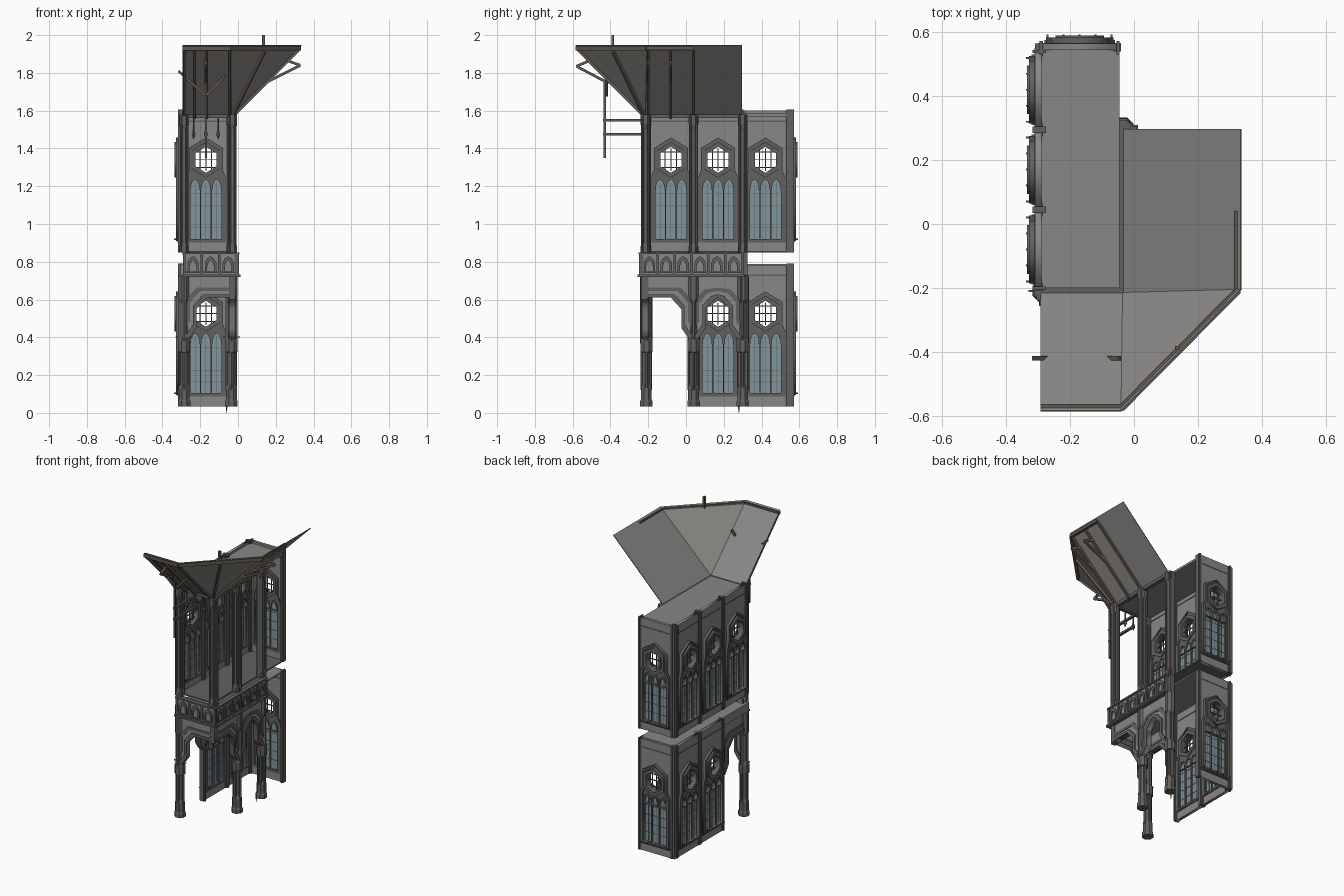
import bpy, math
from mathutils import Vector, Matrix

if "Cube" in bpy.data.objects:
    bpy.data.objects.remove(bpy.data.objects["Cube"])


def material(name, r, g, b):
    m = bpy.data.materials.new(name)
    m.diffuse_color = (r, g, b, 1)
    m.use_nodes = True
    m.node_tree.nodes["Principled BSDF"].inputs["Base Color"].default_value = m.diffuse_color
    return m


STONE = material("stone", .25, .245, .235)
TRIM = material("dark_trim", .12, .12, .116)
GLASS = material("glass", .22, .3, .34)
WOOD = material("wood", .12, .10, .08)


def add(name, mesh, mat, matrix=None):
    ob = bpy.data.objects.new(name, mesh)
    bpy.context.collection.objects.link(ob)
    if not mesh.materials:
        mesh.materials.append(mat)
    if matrix:
        ob.matrix_world = matrix
    return ob


def plate_mesh(loops, n0, n1):
    """Flat plate with holes in local XY, spanning n0..n1 along local Z."""
    c = bpy.data.curves.new("outline", 'CURVE')
    c.dimensions, c.fill_mode, c.extrude = '2D', 'BOTH', (n1 - n0) / 2
    for loop in loops:
        s = c.splines.new('POLY')
        s.points.add(len(loop) - 1)
        for p, q in zip(s.points, loop):
            p.co = (q[0], q[1], 0, 1)
        s.use_cyclic_u = True
    tmp = bpy.data.objects.new("outline", c)
    bpy.context.collection.objects.link(tmp)
    me = bpy.data.meshes.new_from_object(tmp.evaluated_get(bpy.context.evaluated_depsgraph_get()))
    bpy.data.objects.remove(tmp)
    me.transform(Matrix.Translation((0, 0, (n0 + n1) / 2)))
    return me


def facing(origin, n):
    """Local X runs along the wall, Y is up, Z is the outward normal."""
    n, up = Vector(n), Vector((0, 0, 1))
    u = up.cross(n)
    m = Matrix((u, up, n)).transposed().to_4x4()
    m.translation = origin
    return m


BOX = [(0, 1, 3, 2), (4, 6, 7, 5), (0, 4, 5, 1), (2, 3, 7, 6), (0, 2, 6, 4), (1, 5, 7, 3)]


def boxes_mesh(boxes):
    v, f = [], []
    for x0, x1, y0, y1, z0, z1 in boxes:
        f += [tuple(i + len(v) for i in q) for q in BOX]
        v += [(x, y, z) for x in (x0, x1) for y in (y0, y1) for z in (z0, z1)]
    me = bpy.data.meshes.new("boxes")
    me.from_pydata(v, [], f)
    return me


def boxes(name, lst, mat, matrix=None):
    return add(name, boxes_mesh(lst), mat, matrix)


def beam(name, a, b, w=.016, mat=WOOD):
    a, d = Vector(a), Vector(b) - Vector(a)
    me = boxes_mesh([(-w / 2, w / 2, -w / 2, w / 2, 0, d.length)])
    return add(name, me, mat, Matrix.Translation(a) @ d.to_track_quat('Z', 'Y').to_matrix().to_4x4())


def lathe(name, prof, x, y, mat, n=8):
    v, f = [], []
    for r, z in prof:
        v += [(x + r * math.cos(math.tau * (i + .5) / n), y + r * math.sin(math.tau * (i + .5) / n), z) for i in range(n)]
    for k in range(len(prof) - 1):
        f += [(k * n + i, k * n + (i + 1) % n, (k + 1) * n + (i + 1) % n, (k + 1) * n + i) for i in range(n)]
    f += [tuple(range(n))[::-1], tuple(range(len(v) - n, len(v)))]
    me = bpy.data.meshes.new(name)
    me.from_pydata(v, [], f)
    return add(name, me, mat)


def rect(u0, u1, z0, z1):
    return [(u0, z0), (u1, z0), (u1, z1), (u0, z1)]


def hexagon(r, cz=.49):
    return [(r * math.sin(i * math.pi / 3), cz + r * math.cos(i * math.pi / 3) * 1.08) for i in range(6)]


def lancet(c, w, z0, z1):
    return [(c - w, z0), (c + w, z0), (c + w, z1 - .035), (c + w * .6, z1 - .012), (c, z1),
            (c - w * .6, z1 - .012), (c - w, z1 - .035)]


# ---- window bay module, .25 wide and .75 high, shared by all bays
arch = [(-.1, .06), (.1, .06), (.1, .39), (.085, .43), (.085, .545), (0, .6), (-.085, .545), (-.085, .43), (-.1, .39)]
lights = [lancet(c, .0255, .07, .39) for c in (-.057, 0, .057)]
wall_me = plate_mesh([rect(-.125, .125, 0, .75), arch], 0, .02)
tracery_me = plate_mesh([arch, hexagon(.066)] + lights, -.002, .026)
outer_me = plate_mesh([[(u * 1.06, .06 + (z - .06) * 1.015) for u, z in arch],
                       [(u * .88, .07 + (z - .06) * .98) for u, z in arch]], -.008, .038)
ring_me = plate_mesh([hexagon(.088), hexagon(.064)], -.01, .045)
hood_me = plate_mesh([lancet(c, w, .33, t) for c in (-.057, 0, .057) for w, t in ((.028, .398), (.022, .387))], -.006, .034)
glass_me = plate_mesh([rect(-.09, .09, .065, .392)], .006, .014)
bars_me = boxes_mesh([(u - .0025, u + .0025, .43, .55, .01, .016) for u in (-.03, 0, .03)] +
                     [(-.057, .057, z - .0025, z + .0025, .01, .016) for z in (.45, .49, .53)] +
                     [(-.08, .08, z - .001, z + .001, .004, .016) for z in (.13, .19, .25, .31)] +
                     [(c - .001, c + .001, .07, .37, .004, .016) for c in (-.057, 0, .057)])
pier_me = boxes_mesh([(s * .118 - .012, s * .118 + .012, 0, .75, -.006, .022) for s in (-1, 1)] +
                     [(s * .12 - .005, s * .12 + .005, 0, .755, -.014, .027) for s in (-1, 1)])
sill_me = boxes_mesh([(-.11, .11, .052, .068, -.006, .03), (-.125, .125, .69, .697, -.003, .022)] +
                     [(u - .003, u + .003, .066, .072, .02, .048) for u in (-.1, -.05, 0, .05, .1)])

bays = [((-.29, y, z), (-1, 0, 0)) for z in (.035, .85) for y in (-.08, .17, .42) if z > .5 or y > 0]
bays += [((-.17, .545, z), (0, 1, 0)) for z in (.035, .85)]
for o, n in bays:
    M = facing(o, n)
    for nm, me, mt in (("bay_wall", wall_me, STONE), ("window_tracery", tracery_me, TRIM),
                       ("window_surround", outer_me, TRIM), ("oculus_ring", ring_me, TRIM),
                       ("lancet_hood", hood_me, TRIM), ("window_glass", glass_me, GLASS),
                       ("glazing_bars", bars_me, TRIM), ("bay_piers", pier_me, TRIM), ("bay_sill", sill_me, TRIM)):
        add(nm, me, mt, M)

# ---- corner piers where the walls meet
for z in (.035, .85):
    boxes("corner_pier", [(-.31, -.285, .535, .565, z, z + .75), (-.055, -.043, .54, .567, z, z + .75)], TRIM)

# ---- floors and flat roof
boxes("lower_ceiling", [(-.295, -.045, -.2, .55, .778, .788)], STONE)
boxes("upper_floor", [(-.295, -.045, -.2, .55, .85, .858), (-.05, -.005, -.24, .3, .835, .843),
                      (-.295, -.005, -.24, -.2, .835, .843)], TRIM)
boxes("flat_roof", [(-.295, -.045, -.2, .56, 1.57, 1.585)], STONE)

# ---- clustered columns of the open arcade
low = [(.036, .035), (.036, .06), (.031, .07), (.031, .13), (.021, .15), (.021, .32), (.034, .322), (.034, .38),
       (.026, .4), (.026, .58), (.033, .6), (.033, .73)]
for x, y in ((-.285, -.21), (-.035, .04), (-.035, .3)):
    lathe("lower_column", low, x, y, TRIM)
    for dx, dy in ((1, 0), (-1, 0), (0, 1), (0, -1)):
        lathe("column_shaft", [(.007, .12), (.007, .32), (.009, .4), (.009, .72)], x + dx * .024, y + dy * .024, TRIM, 6)
    boxes("column_spikes", [(x - .045, x + .045, y - .003, y + .003, .398, .404)], TRIM)
boxes("wide_pier", [(-.05, -.02, .278, .325, .035, 1.58)], TRIM)
up = [(.028, .85), (.028, .88), (.02, .9), (.02, 1.5), (.028, 1.53), (.028, 1.58)]
for x, y in ((-.285, -.21), (-.03, -.215), (-.035, .04), (-.035, .3)):
    lathe("upper_column", up, x, y, TRIM)
    for dx, dy in ((1, 1), (-1, 1), (1, -1), (-1, -1)):
        lathe("upper_shaft", [(.006, .85), (.006, 1.57)], x + dx * .017, y + dy * .017, TRIM, 6)
lathe("foot_drop", [(.001, 0), (.006, .04)], -.06, .28, TRIM, 5)


# ---- half arches springing from the columns, with a moulded lower edge
def half_arch(o, n, side, length):
    low_edge = [(0, .38), (.03, .4), (.065, .45), (.065, .55), (.12, .61), (length, .61)]
    if length < .13:
        low_edge[-2] = (.11, .6)
    M = facing(o, n)
    face = [(side * u, z) for u, z in low_edge + [(length, .73), (0, .73)]]
    add("arch_spandrel", plate_mesh([face], -.012, .012), STONE, M)
    for d, t in ((0, .02), (.035, .017)):
        band = low_edge + [(max(u - .018, 0) if u < length else u, z + .018) for u, z in reversed(low_edge)]
        add("arch_moulding", plate_mesh([[(side * max(u - d, 0) if u < length else side * u, z + d)
                                          for u, z in band]], -t, t), TRIM, M)


half_arch((-.03, .04, 0), (1, 0, 0), -1, .26)
half_arch((-.03, .04, 0), (1, 0, 0), 1, .128)
half_arch((-.03, .295, 0), (1, 0, 0), -1, .128)
half_arch((-.285, .045, 0), (-1, 0, 0), 1, .26)
half_arch((-.285, -.215, 0), (0, -1, 0), 1, .26)
boxes("hanging_corner", [(-.045, -.012, -.235, -.2, .6, .73)], TRIM)


# ---- balcony fronts with blind pointed arches
def balcony(o, n, length, count):
    M, p = facing(o, n), length / count
    add("balcony_panel", plate_mesh([rect(0, length, .73, .845)], -.006, .004), STONE, M)
    for i in range(count):
        rim = [[(p * (i + .5) + u, z) for u, z in lancet(0, w, .747, t)] for w, t in ((.03, .83), (.018, .81))]
        add("balcony_tracery", plate_mesh(rim, -.012, .012), TRIM, M)
    boxes("balcony_rails", [(-.012, length + .012, .72, .732, -.02, .018), (-.006, length + .006, .74, .748, -.01, .012),
                            (-.01, length + .01, .84, .85, -.014, .014)] +
          [(p * i - .007, p * i + .007, .73, .85, -.012, .012) for i in range(count + 1)], TRIM, M)


balcony((-.285, -.238, 0), (0, -1, 0), .28, 3)
balcony((-.006, -.238, 0), (1, 0, 0), .535, 6)
boxes("balcony_underside", [(-.05, -.006, -.238, .297, .722, .735), (-.3, -.05, -.238, .05, .722, .735)], STONE)
boxes("west_balcony_end", [(-.305, -.285, -.238, .045, .73, .788)], STONE)


# ---- flared canopy: front panel, corner triangle, right panel
def panel(name, pts):
    me = bpy.data.meshes.new(name)
    me.from_pydata(pts, [], [tuple(range(len(pts)))])
    ob = add(name, me, STONE)
    md = ob.modifiers.new("thickness", 'SOLIDIFY')
    md.thickness, md.offset = .005, 0


A, B, C = (-.035, -.215, 1.575), (-.04, -.585, 1.947), (.335, -.205, 1.947)
panel("front_canopy", [(-.293, -.215, 1.575), A, B, (-.293, -.585, 1.947)])
panel("corner_canopy", [A, C, B])
panel("right_canopy", [A, (-.035, .297, 1.575), (.335, .297, 1.947), C])
rim = 1.93
beam("front_rim", (-.293, -.575, rim), (-.04, -.575, rim), .022)
beam("corner_rim", (-.04, -.577, rim), (.327, -.207, rim), .022)
beam("right_rim", (.324, -.21, rim), (.324, .04, rim), .018)
for x in (-.285, -.23, -.165, -.045):
    beam("front_rafter", (x, -.215, 1.562), (x, -.575, 1.924), .014)
for y in (-.2, -.08, .04):
    beam("right_rafter", (-.035, y, 1.562), (.322, y, 1.92), .014)
beam("hip_rafter", (-.035, -.215, 1.56), (.14, -.385, 1.91), .014)

# ---- struts, lamp pole and finial
for x in (-.315, -.045):
    beam("v_strut", (-.17, -.42, 1.68), (x, -.42, 1.81), .013)
beam("eave_strut", (-.17, -.58, 1.835), (-.17, -.51, 1.865), .014)
beam("long_strut", (-.17, -.58, 1.835), (-.17, -.41, 1.745), .014)
for y in (-.2, -.08):
    beam("side_strut", (.33, y, 1.84), (.26, y, 1.865), .014)
    beam("side_brace", (.33, y, 1.84), (.16, y, 1.755), .014)
beam("lamp_pole", (-.17, -.43, 1.35), (-.17, -.43, 1.765), .012)
for z in (1.475, 1.55):
    beam("pole_arm", (-.17, -.44, z), (-.17, -.2, z), .014)
for x in (-.235, -.17, -.105):
    lathe("eave_pendant", [(.002, 1.45), (.012, 1.475), (.005, 1.5), (.005, 1.58)], x, -.21, TRIM, 6)
boxes("front_eave_beam", [(-.295, -.02, -.222, -.2, 1.56, 1.58), (-.045, -.02, -.222, .3, 1.56, 1.58)], TRIM)
beam("finial", (.135, -.388, 1.92), (.135, -.388, 2.0), .014)
